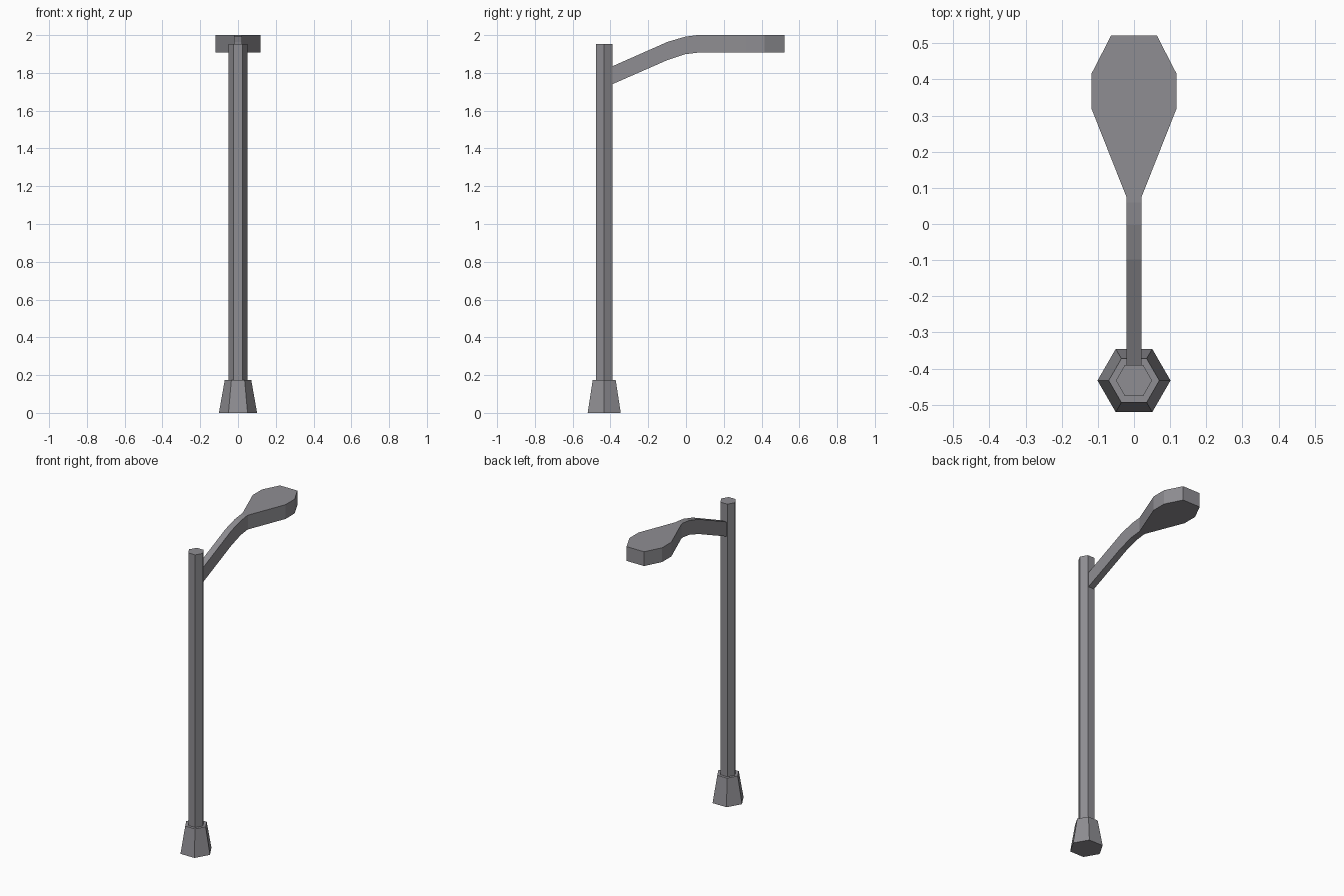
import bpy, bmesh, math

if "Cube" in bpy.data.objects:
    bpy.data.objects.remove(bpy.data.objects["Cube"])

grey = bpy.data.materials.new("grey metal")
grey.diffuse_color = (0.275, 0.27, 0.29, 1)
grey.use_nodes = True
grey.node_tree.nodes["Principled BSDF"].inputs["Base Color"].default_value = grey.diffuse_color
POLE_Y = -0.433


def finish(bm, name):
    bmesh.ops.recalc_face_normals(bm, faces=bm.faces)
    mesh = bpy.data.meshes.new(name)
    bm.to_mesh(mesh)
    bm.free()
    mesh.materials.append(grey)
    ob = bpy.data.objects.new(name, mesh)
    bpy.context.collection.objects.link(ob)
    return ob


def loft(rings, name):
    # Skin a row of equal-sized rings and cap both ends
    bm = bmesh.new()
    loops = [[bm.verts.new(p) for p in ring] for ring in rings]
    n = len(loops[0])
    for a, b in zip(loops, loops[1:]):
        for i in range(n):
            j = (i + 1) % n
            bm.faces.new((a[i], a[j], b[j], b[i]))
    bm.faces.new(loops[0])
    bm.faces.new(loops[-1])
    return finish(bm, name)


def hexagon(r, z):
    return [(r * math.cos(i * math.pi / 3), POLE_Y + r * math.sin(i * math.pi / 3), z)
            for i in range(6)]


# Tapered hexagonal foot and straight pole
loft([hexagon(0.101, 0), hexagon(0.07, 0.175)], "base")
loft([hexagon(0.05, 0.175), hexagon(0.05, 1.952)], "pole")

# Curved arm flowing into the flat lamp head: y, half width, bottom z, top z
sections = [
    (-0.39, 0.021, 1.74, 1.835),
    (-0.098, 0.021, 1.868, 1.964),
    (-0.003, 0.021, 1.899, 1.992),
    (0.06, 0.021, 1.907, 2.0),
    (0.075, 0.021, 1.907, 2.0),
    (0.32, 0.118, 1.907, 2.0),
    (0.415, 0.118, 1.907, 2.0),
    (0.522, 0.063, 1.907, 2.0),
]


def rect(y, w, lo, hi):
    return [(-w, y, lo), (w, y, lo), (w, y, hi), (-w, y, hi)]


loft([rect(*s) for s in sections[:5]], "arm")
loft([rect(*s) for s in sections[4:]], "lamp_head")
